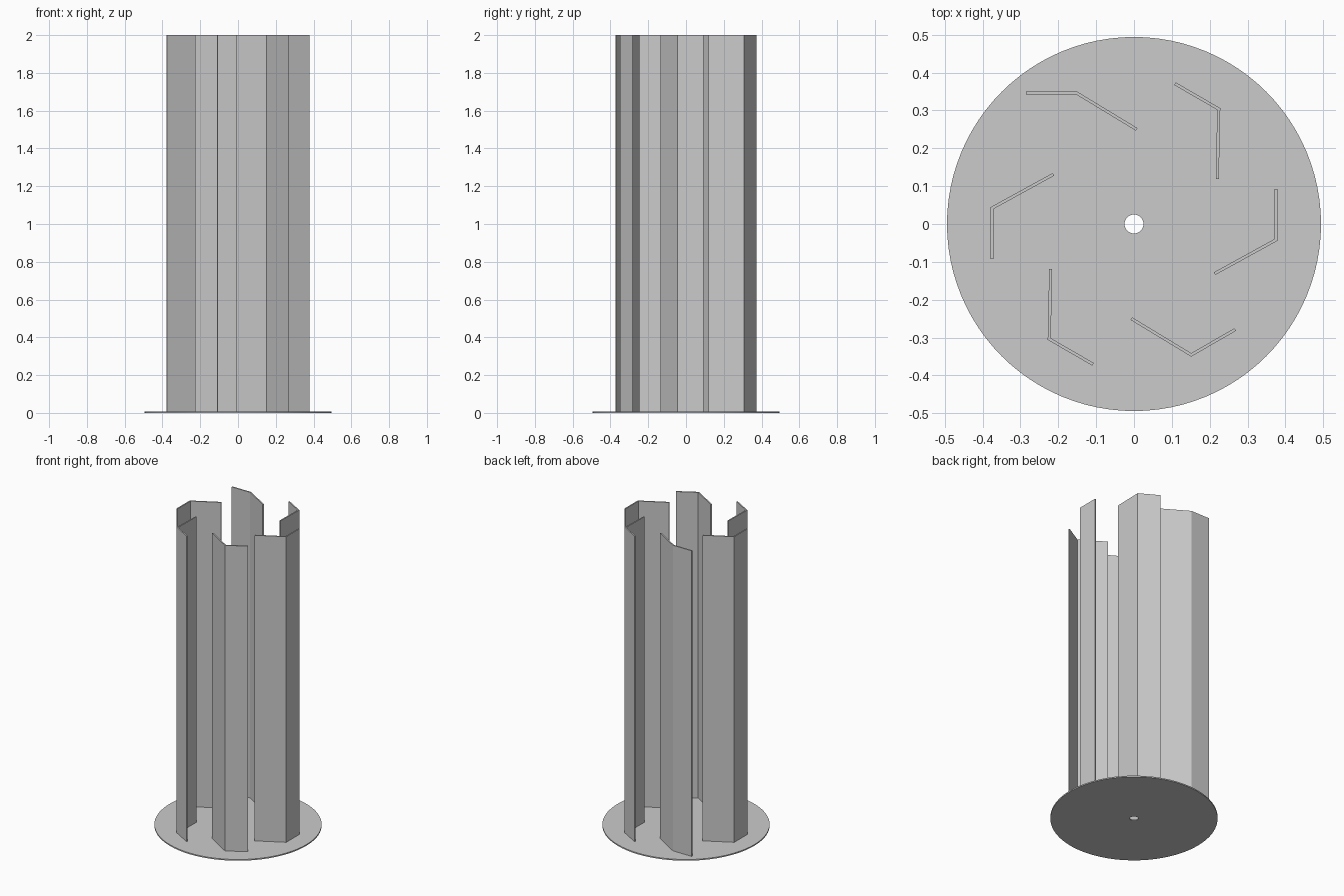
import bpy
import bmesh
from math import cos, sin, pi
from mathutils import Vector, Matrix

cube = bpy.data.objects.get("Cube")
if cube:
    bpy.data.objects.remove(cube, do_unlink=True)

PLATE_R, HOLE_R, PLATE_H = 0.494, 0.025, 0.008
HEIGHT, THICK, BLADES, SIDES = 2.0, 0.008, 6, 96

grey = bpy.data.materials.new("light_grey")
grey.use_nodes = True
colour = (0.6, 0.6, 0.6, 1)
grey.diffuse_color = colour
grey.node_tree.nodes["Principled BSDF"].inputs["Base Color"].default_value = colour


def add_object(name, bm):
    bmesh.ops.recalc_face_normals(bm, faces=bm.faces[:])
    mesh = bpy.data.meshes.new(name)
    bm.to_mesh(mesh)
    bm.free()
    mesh.materials.append(grey)
    obj = bpy.data.objects.new(name, mesh)
    bpy.context.collection.objects.link(obj)
    return obj


# Round base plate with a centre hole
bm = bmesh.new()
section = [(HOLE_R, 0), (PLATE_R, 0), (PLATE_R, PLATE_H), (HOLE_R, PLATE_H)]
rings = []
for i in range(SIDES):
    a = 2 * pi * i / SIDES
    rings.append([bm.verts.new((r * cos(a), r * sin(a), z)) for r, z in section])
for i, ring in enumerate(rings):
    after = rings[(i + 1) % SIDES]
    for j in range(4):
        k = (j + 1) % 4
        face = bm.faces.new((ring[j], after[j], after[k], ring[k]))
        face.smooth = j % 2 == 1
for edge in bm.edges:
    a, b = edge.verts
    edge.smooth = abs(a.co.z - b.co.z) > PLATE_H / 2
add_object("base_plate", bm)


def blade(name, path):
    """Bent sheet: offset the three-point path both ways with a mitred bend."""
    tip, bend, inner = path
    d1, d2 = (bend - tip).normalized(), (inner - bend).normalized()
    n1, n2 = Vector((-d1.y, d1.x)), Vector((-d2.y, d2.x))
    mitre = (n1 + n2) / (1 + n1.dot(n2))
    bm = bmesh.new()
    columns = []
    for point, normal in zip(path, (n1, mitre, n2)):
        for side in (-1, 1):
            p = point + normal * side * THICK / 2
            columns.append([bm.verts.new((p.x, p.y, z)) for z in (0, HEIGHT)])
    outline = [columns[i] for i in (0, 2, 4, 5, 3, 1)]
    for i, (low, high) in enumerate(outline):
        low2, high2 = outline[(i + 1) % 6]
        bm.faces.new((low, low2, high2, high))
    for level in (0, 1):
        bm.faces.new([column[level] for column in outline])
    add_object(name, bm)


# Ring of bent blades; one has its outer flap bent flatter
profile = [Vector((0.375, 0.092)), Vector((0.375, -0.042)), Vector((0.213, -0.131))]
for i in range(BLADES):
    turn = Matrix.Rotation(i * pi / 3, 2)
    path = [turn @ p for p in profile]
    if i == 2:
        path[0] = path[1] + Vector((-0.134, 0))
    blade(f"blade_{i + 1}", path)
